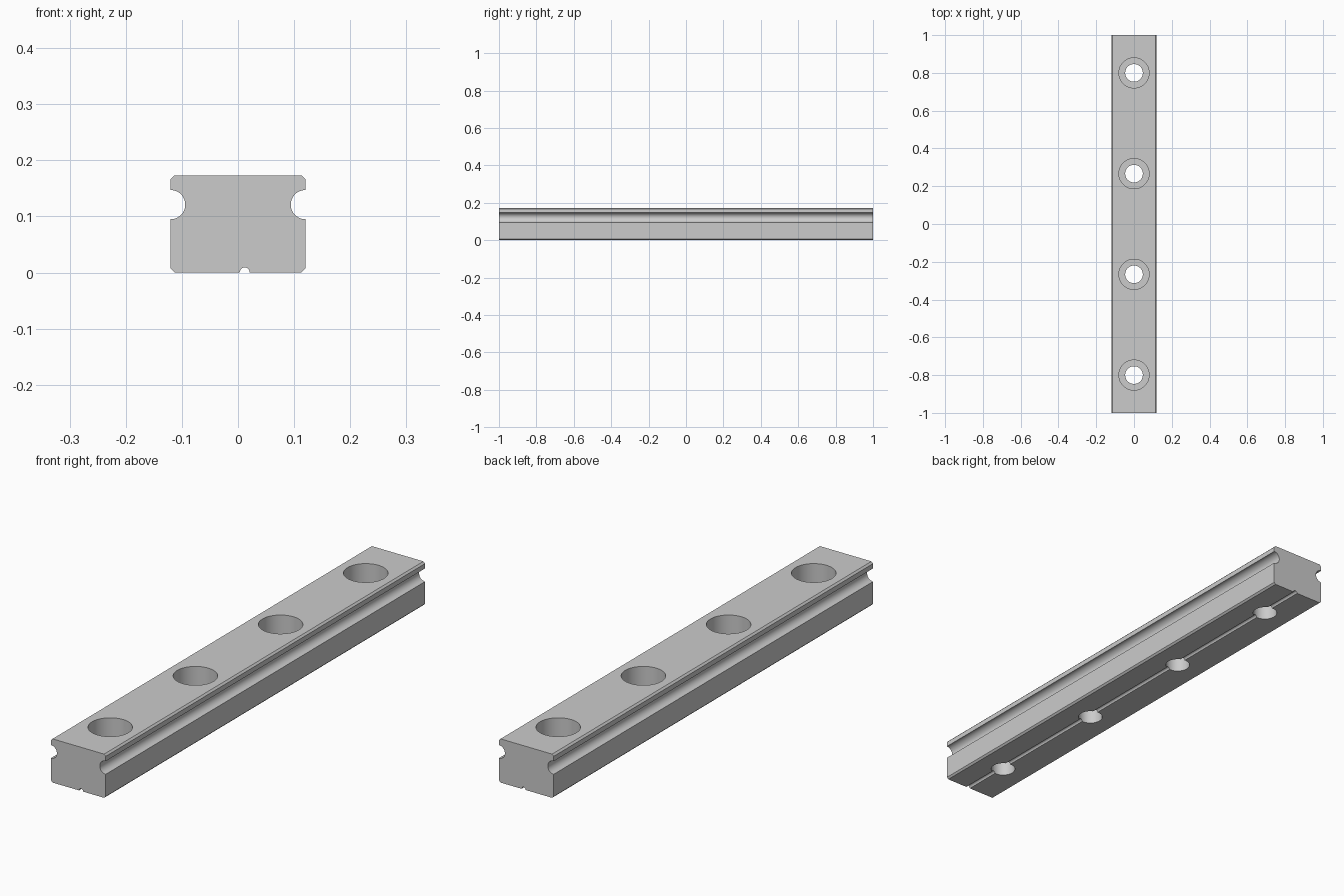
import bpy, bmesh
from math import pi, sin, cos, radians
from mathutils import Vector

cube = bpy.data.objects.get("Cube")
if cube:
    bpy.data.objects.remove(cube, do_unlink=True)

HALF_W, HEIGHT, LENGTH, CHAMFER = 0.12, 0.1733, 2.0, 0.007
GROOVE_Z, GROOVE_R = 0.121, 0.026
SLOT_X, SLOT_R = 0.012, 0.009
BORE_R, HOLE_R, SEAT_Z = 0.08, 0.0467, 0.08
HOLE_PITCH = LENGTH * 4 / 15

steel = bpy.data.materials.new("steel grey")
steel.use_nodes = True
steel.diffuse_color = (0.6, 0.6, 0.6, 1)
steel.node_tree.nodes["Principled BSDF"].inputs["Base Color"].default_value = (0.6, 0.6, 0.6, 1)


def arc(cx, cz, r, start, end, steps):
    angles = [radians(start + (end - start) * i / steps) for i in range(steps + 1)]
    return [(cx + r * cos(a), cz + r * sin(a)) for a in angles]


def make_object(name, bm):
    bmesh.ops.recalc_face_normals(bm, faces=bm.faces)
    mesh = bpy.data.meshes.new(name)
    bm.to_mesh(mesh)
    bm.free()
    mesh.materials.append(steel)
    obj = bpy.data.objects.new(name, mesh)
    bpy.context.collection.objects.link(obj)
    return obj


# Rail cross-section: chamfered corners, ball grooves, marking slot underneath
right = [(HALF_W - CHAMFER, 0), (HALF_W, CHAMFER)]
right += arc(HALF_W, GROOVE_Z, GROOVE_R, 270, 90, 24)
right += [(HALF_W, HEIGHT - CHAMFER), (HALF_W - CHAMFER, HEIGHT)]
left = [(-x, z) for x, z in reversed(right)]
section = right + left + arc(SLOT_X, 0, SLOT_R, 180, 0, 12)

bm = bmesh.new()
end_face = bm.faces.new([bm.verts.new((x, -LENGTH / 2, z)) for x, z in section])
swept = bmesh.ops.extrude_face_region(bm, geom=[end_face], use_keep_orig=True)
bmesh.ops.translate(bm, vec=(0, LENGTH, 0),
                    verts=[v for v in swept["geom"] if isinstance(v, bmesh.types.BMVert)])
rail = make_object("rail", bm)

# Stepped cutters for the counterbored screw holes
bm = bmesh.new()
step = [(0, -0.05), (HOLE_R, -0.05), (HOLE_R, SEAT_Z),
        (BORE_R, SEAT_Z), (BORE_R, HEIGHT + 0.05), (0, HEIGHT + 0.05)]
for i in range(4):
    y = (i - 1.5) * HOLE_PITCH
    verts = [bm.verts.new((r, y, z)) for r, z in step]
    edges = [bm.edges.new(pair) for pair in zip(verts, verts[1:])]
    bmesh.ops.spin(bm, geom=verts + edges, cent=Vector((0, y, 0)), axis=(0, 0, 1),
                   angle=2 * pi, steps=48)
bmesh.ops.remove_doubles(bm, verts=bm.verts, dist=1e-4)
cutter = make_object("hole_cutter", bm)
cutter.hide_render = True

# Drill the holes, then smooth the curved walls
drill = rail.modifiers.new("screw holes", "BOOLEAN")
drill.operation = "DIFFERENCE"
drill.solver = "EXACT"
drill.object = cutter
bpy.ops.object.select_all(action="DESELECT")
rail.select_set(True)
bpy.context.view_layer.objects.active = rail
bpy.ops.object.modifier_apply(modifier=drill.name)
bpy.data.objects.remove(cutter, do_unlink=True)
bpy.ops.object.shade_smooth_by_angle(angle=radians(30))
